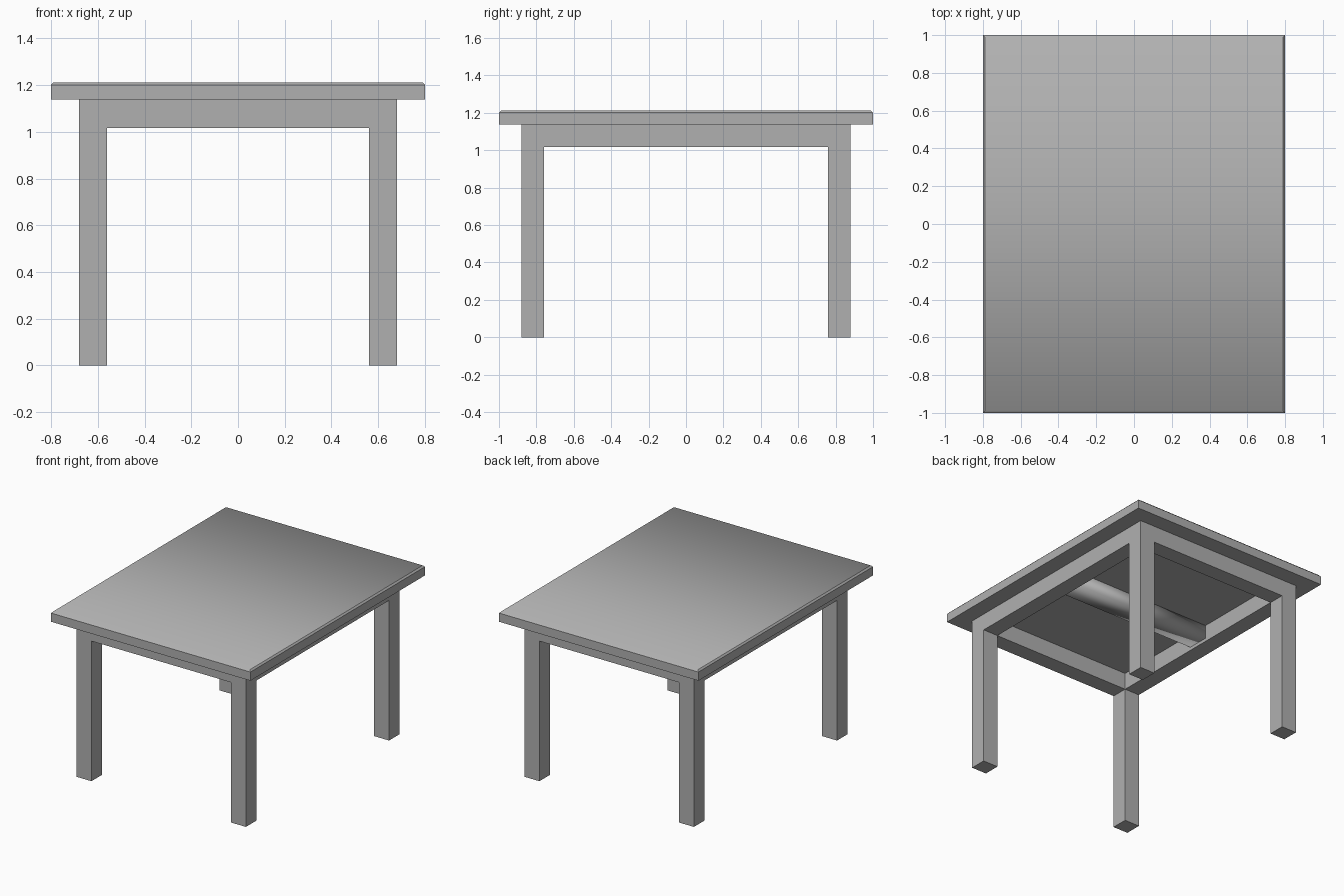
import bpy, bmesh, math

if "Cube" in bpy.data.objects:
    bpy.data.objects.remove(bpy.data.objects["Cube"])

GREY = bpy.data.materials.new("dark_grey")
GREY.diffuse_color = (0.435, 0.435, 0.435, 1)
GREY.use_nodes = True
GREY.node_tree.nodes["Principled BSDF"].inputs["Base Color"].default_value = GREY.diffuse_color


def box(name, x, y, z):
    """Axis-aligned box from (min, max) ranges."""
    bm = bmesh.new()
    bmesh.ops.create_cube(bm, size=1.0)
    for v in bm.verts:
        for i, (lo, hi) in enumerate((x, y, z)):
            v.co[i] = lo if v.co[i] < 0 else hi
    me = bpy.data.meshes.new(name)
    bm.to_mesh(me)
    bm.free()
    me.materials.append(GREY)
    ob = bpy.data.objects.new(name, me)
    bpy.context.collection.objects.link(ob)
    return ob


def smooth(ob, degrees):
    bpy.ops.object.select_all(action='DESELECT')
    ob.select_set(True)
    bpy.context.view_layer.objects.active = ob
    bpy.ops.object.shade_smooth_by_angle(angle=math.radians(degrees))


OUT_X, OUT_Y, W = 0.68, 0.88, 0.12      # frame outline and timber width
IN_X, IN_Y = OUT_X - W, OUT_Y - W
Z_RAIL, Z_TOP, HEIGHT = 1.016, 1.138, 1.212

# Table top with a small chamfer; only its front and back top edges blend softly
top = box("table_top", (-0.8, 0.8), (-1, 1), (Z_TOP, HEIGHT))
bm = bmesh.new()
bm.from_mesh(top.data)
upper = [e for e in bm.edges if all(v.co.z > 1.2 for v in e.verts)]
bmesh.ops.bevel(bm, geom=upper, offset=0.011, segments=1, affect='EDGES')
for f in bm.faces:
    f.smooth = True
for e in bm.edges:
    a, b = (v.co for v in e.verts)
    e.smooth = min(a.z, b.z) > HEIGHT - 0.001 and abs(a.y - b.y) < 0.001
bm.to_mesh(top.data)
bm.free()

# Four square legs
for sx, side in ((-1, "left"), (1, "right")):
    for sy, end in ((-1, "front"), (1, "back")):
        box(f"{end}_{side}_leg", sorted((sx * IN_X, sx * OUT_X)),
            sorted((sy * IN_Y, sy * OUT_Y)), (0, Z_TOP))

# Apron rails, flush with the legs
for s, side, end in ((-1, "left", "front"), (1, "right", "back")):
    box(f"{side}_rail", sorted((s * IN_X, s * OUT_X)), (-IN_Y, IN_Y), (Z_RAIL, Z_TOP))
    box(f"{end}_rail", (-IN_X, IN_X), sorted((s * IN_Y, s * OUT_Y)), (Z_RAIL, Z_TOP))

# Central cross beam under the top
beam = box("cross_beam", (-IN_X, IN_X), (-0.08, 0.08), (1.04, Z_TOP))
smooth(beam, 100)
